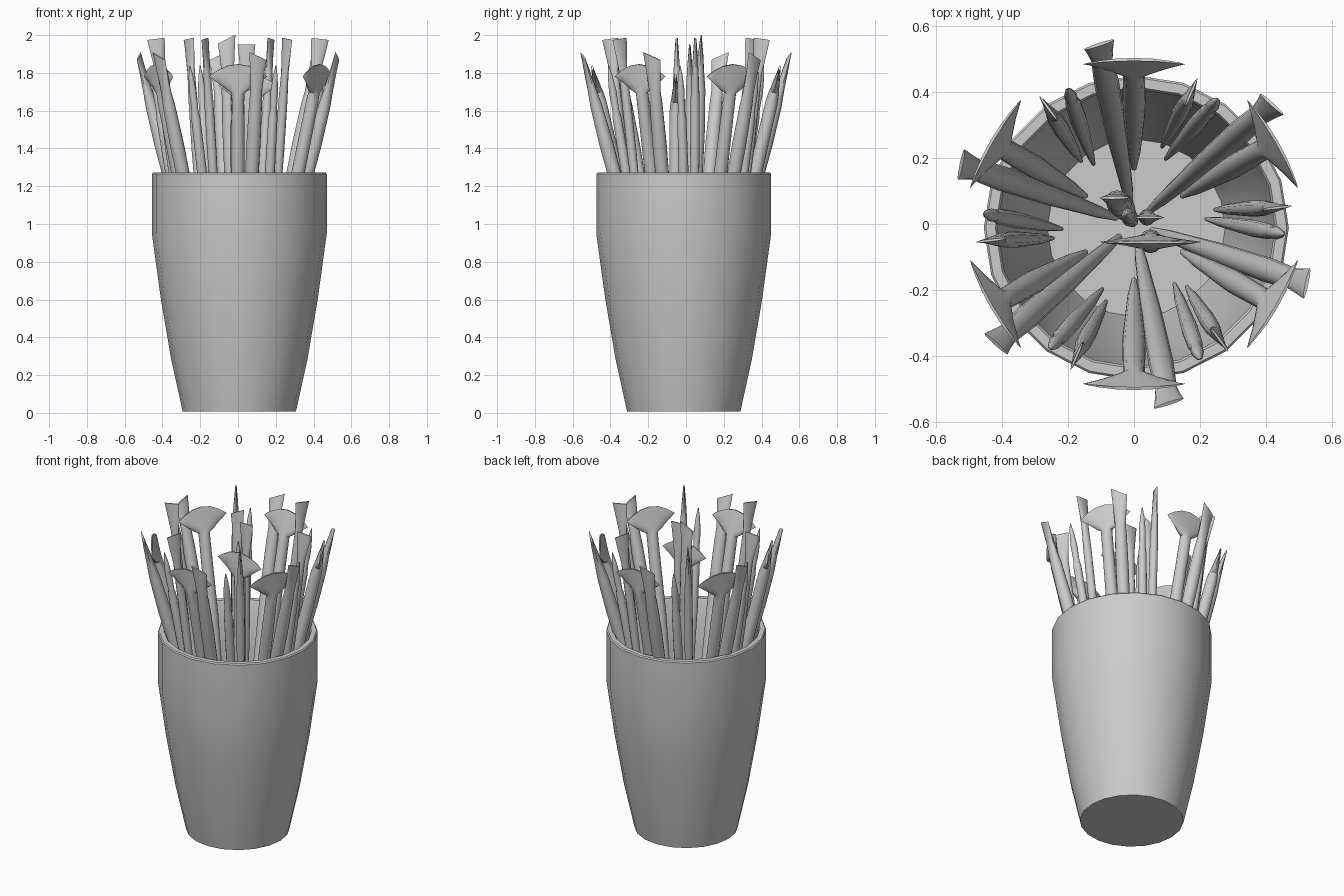
import bpy, bmesh, math
from mathutils import Vector

if "Cube" in bpy.data.objects:
    bpy.data.objects.remove(bpy.data.objects["Cube"])


def finish(name, bm, angle):
    bmesh.ops.recalc_face_normals(bm, faces=bm.faces)
    me = bpy.data.meshes.new(name)
    bm.to_mesh(me)
    bm.free()
    ob = bpy.data.objects.new(name, me)
    bpy.context.collection.objects.link(ob)
    bpy.ops.object.select_all(action='DESELECT')
    ob.select_set(True)
    bpy.context.view_layer.objects.active = ob
    bpy.ops.object.shade_smooth_by_angle(angle=math.radians(angle))
    return ob


def loft(bm, bottom, top, wide, rings, sides=12):
    """Elliptical rings (height fraction, half width, half thickness, end slant, crown)."""
    axis = top - bottom
    u = axis.normalized()
    w = (wide - u * wide.dot(u)).normalized()
    n = u.cross(w)
    loops = []
    for t, a, b, slant, crown in rings:
        loop = []
        for i in range(sides):
            c = math.cos(2 * math.pi * i / sides)
            s = math.sin(2 * math.pi * i / sides)
            p = bottom + axis * t + w * (a * c) + n * (b * s)
            loop.append(bm.verts.new(p + u * (slant * c + crown * (1 - c * c))))
        loops.append(loop)
    for lo, hi in zip(loops, loops[1:]):
        for i in range(sides):
            j = (i + 1) % sides
            bm.faces.new((lo[i], lo[j], hi[j], hi[i]))
    bm.faces.new(loops[0][::-1])
    bm.faces.new(loops[-1])


def polar(r, deg, z):
    a = math.radians(deg)
    return Vector((r * math.cos(a), r * math.sin(a), z))


def tangent(deg):
    return polar(1, deg + 90, 0)


# Tool profiles from handle tip to brush end
ANGLED = [(0, .008, .008, 0, 0), (.12, .018, .018, 0, 0), (.45, .032, .032, 0, 0),
          (.75, .038, .038, 0, 0), (.86, .035, .032, 0, 0), (.90, .032, .024, 0, 0),
          (.96, .040, .014, -.008, 0), (1, .047, .005, -.022, 0)]
FAN = [(0, .008, .008, 0, 0), (.15, .02, .02, 0, 0), (.55, .036, .036, 0, 0),
       (.86, .033, .033, 0, 0), (.895, .034, .028, 0, 0), (.905, .06, .024, 0, 0),
       (.93, .105, .018, 0, .005), (.955, .155, .007, 0, .035), (.957, .150, .004, 0, .064)]
FLAT = [(0, .006, .006, 0, 0), (.2, .016, .016, 0, 0), (.6, .025, .025, 0, 0),
        (.78, .024, .024, 0, 0), (.88, .024, .018, 0, 0), (.94, .036, .012, 0, 0),
        (1, .047, .004, 0, 0)]
POINTED = [(0, .006, .006, 0, 0), (.2, .016, .016, 0, 0), (.6, .026, .026, 0, 0),
           (.8, .024, .024, 0, 0), (.83, .018, .018, 0, 0), (.90, .020, .020, 0, 0),
           (.96, .012, .012, 0, 0), (1, .002, .002, 0, 0)]

# Cup: turned outer wall, rounded rim and inner wall
profile = [(.30, .008), (.36, .28), (.415, .60), (.463, .95), (.463, 1.265),
           (.457, 1.272), (.428, 1.272), (.421, 1.262), (.421, .95), (.376, .60),
           (.325, .30), (.27, .06)]
bm = bmesh.new()
n = 20
loops = [[bm.verts.new(polar(r, 360 * i / n, z) + Vector((.007, -.012, 0)))
          for i in range(n)] for r, z in profile]
for lo, hi in zip(loops, loops[1:]):
    for i in range(n):
        j = (i + 1) % n
        bm.faces.new((lo[i], lo[j], hi[j], hi[i]))
bm.faces.new(loops[0][::-1])
bm.faces.new(loops[-1])
finish("cup", bm, 40)

# Six of each tool fanned around the cup
for k in range(6):
    a = 41 + 60 * k
    bm = bmesh.new()
    loft(bm, polar(.05, a, .02), polar(.555, a, 1.888), tangent(a), ANGLED)
    finish(f"angled_brush_{k + 1}", bm, 40)

    a = 30 + 60 * k
    bm = bmesh.new()
    loft(bm, polar(.17, a, .42), polar(.50, a, 1.845), tangent(a), FAN, 16)
    finish(f"fan_brush_{k + 1}", bm, 40)

    a = 60 * k
    bm = bmesh.new()
    loft(bm, polar(.25, a + 10, .5), polar(.437, a + 6.5, 1.98), polar(1, a + 6.5, 0), FLAT)
    finish(f"flat_brush_{k + 1}", bm, 40)

    bm = bmesh.new()
    loft(bm, polar(.22, a + 4, .45), polar(.457, a - 4, 1.84), tangent(a), POINTED)
    finish(f"pointed_brush_{k + 1}", bm, 40)

# Upright tools in the middle
X = Vector((1, 0, 0))
for name, lo, hi, wide, rings in (
        ("middle_angled_brush", (0, .01, .1), (-.06, .08, 1.978), -X, ANGLED),
        ("middle_fan_brush", (.05, -.05, .3), (.05, -.055, 1.80), X, FAN),
        ("middle_flat_brush", (.03, .02, .3), (.045, .02, 1.95), X, FLAT),
        ("middle_pointed_brush", (0, 0, .3), (-.02, .03, 1.82), X, POINTED)):
    bm = bmesh.new()
    loft(bm, Vector(lo), Vector(hi), wide, rings)
    finish(name, bm, 40)
